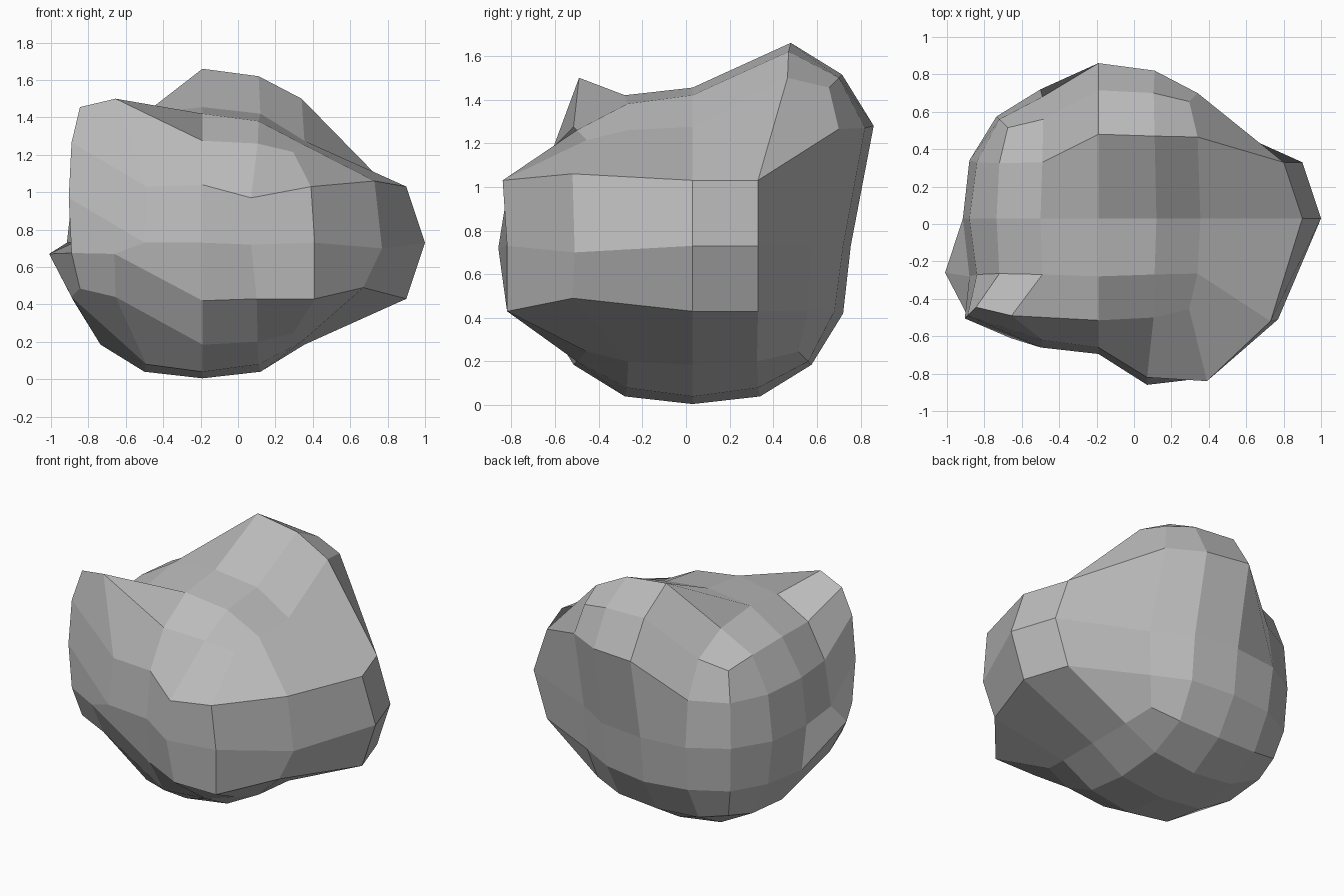
import bpy, bmesh
from mathutils import Vector

cube = bpy.data.objects.get("Cube")
if cube:
    bpy.data.objects.remove(cube, do_unlink=True)

CENTRE = Vector((-0.19, 0.03, 0.73))

# Rounded-cube offsets: sorted grid steps -> distance for each step on that vertex
ROUND = {
    (0, 0, 2): {0: 0, 2: 0.725},
    (0, 1, 2): {0: 0, 1: 0.31, 2: 0.69},
    (0, 2, 2): {0: 0, 2: 0.545},
    (1, 1, 2): {1: 0.30, 2: 0.65},
    (1, 2, 2): {1: 0.295, 2: 0.53},
    (2, 2, 2): {2: 0.485},
}

# Side bulge: grid steps -> finished position
BULGE = {
    (2, 0, 0): (1.0, 0.03, 0.73), (2, 0, 1): (0.9, 0.03, 1.03), (2, 0, -1): (0.9, 0.03, 0.43),
    (2, 1, 0): (0.9, 0.33, 0.73), (2, 1, 1): (0.8, 0.33, 1.03), (2, 1, -1): (0.8, 0.33, 0.43),
    (2, -1, 0): (0.77, -0.51, 0.70), (2, -1, 1): (0.73, -0.52, 1.06), (2, -1, -1): (0.67, -0.52, 0.49),
    (2, -2, 0): (0.41, -0.82, 0.73), (2, -2, 1): (0.39, -0.84, 1.03), (2, -2, -1): (0.41, -0.82, 0.43),
    (1, -2, 0): (0.07, -0.86, 0.72), (1, -2, 1): (0.07, -0.82, 0.97), (1, -2, -1): (0.10, -0.82, 0.43),
}


def rounded(key):
    """Place a cube grid vertex on the rounded boulder."""
    steps = ROUND[tuple(sorted(abs(k) for k in key))]
    return CENTRE + Vector([steps[abs(k)] * (1 if k > 0 else -1) for k in key])


def in_back_hump(i, j, k):
    return i >= 0 and ((j >= 1 and k == 2) or (j == 2 and k == 1))


def in_front_ridge(i, j, k):
    corner = i == -2 and j == -2
    front = i == -1 and j == -2 and k in (2, -1, -2)
    side = i == -2 and j == -1 and k < 0
    return corner or front or side


# Boulder: gridded cube, rounded, with three lumps pulled out
bm = bmesh.new()
bmesh.ops.create_cube(bm, size=4)
bmesh.ops.subdivide_edges(bm, edges=bm.edges[:], cuts=3, use_grid_fill=True)
for v in bm.verts:
    key = tuple(round(c) for c in v.co)
    v.co = Vector(BULGE[key]) if key in BULGE else rounded(key)
    if in_back_hump(*key):
        v.co += Vector((0, 0.14, 0.24))
    elif in_front_ridge(*key):
        v.co += Vector((-0.17, 0.01, 0.24))
bmesh.ops.recalc_face_normals(bm, faces=bm.faces[:])

mesh = bpy.data.meshes.new("boulder")
bm.to_mesh(mesh)
bm.free()
boulder = bpy.data.objects.new("boulder", mesh)
bpy.context.collection.objects.link(boulder)

# Plain stone colour
stone = bpy.data.materials.new("stone_grey")
stone.use_nodes = True
colour = (0.5, 0.5, 0.5, 1)
stone.diffuse_color = colour
stone.node_tree.nodes["Principled BSDF"].inputs["Base Color"].default_value = colour
mesh.materials.append(stone)
